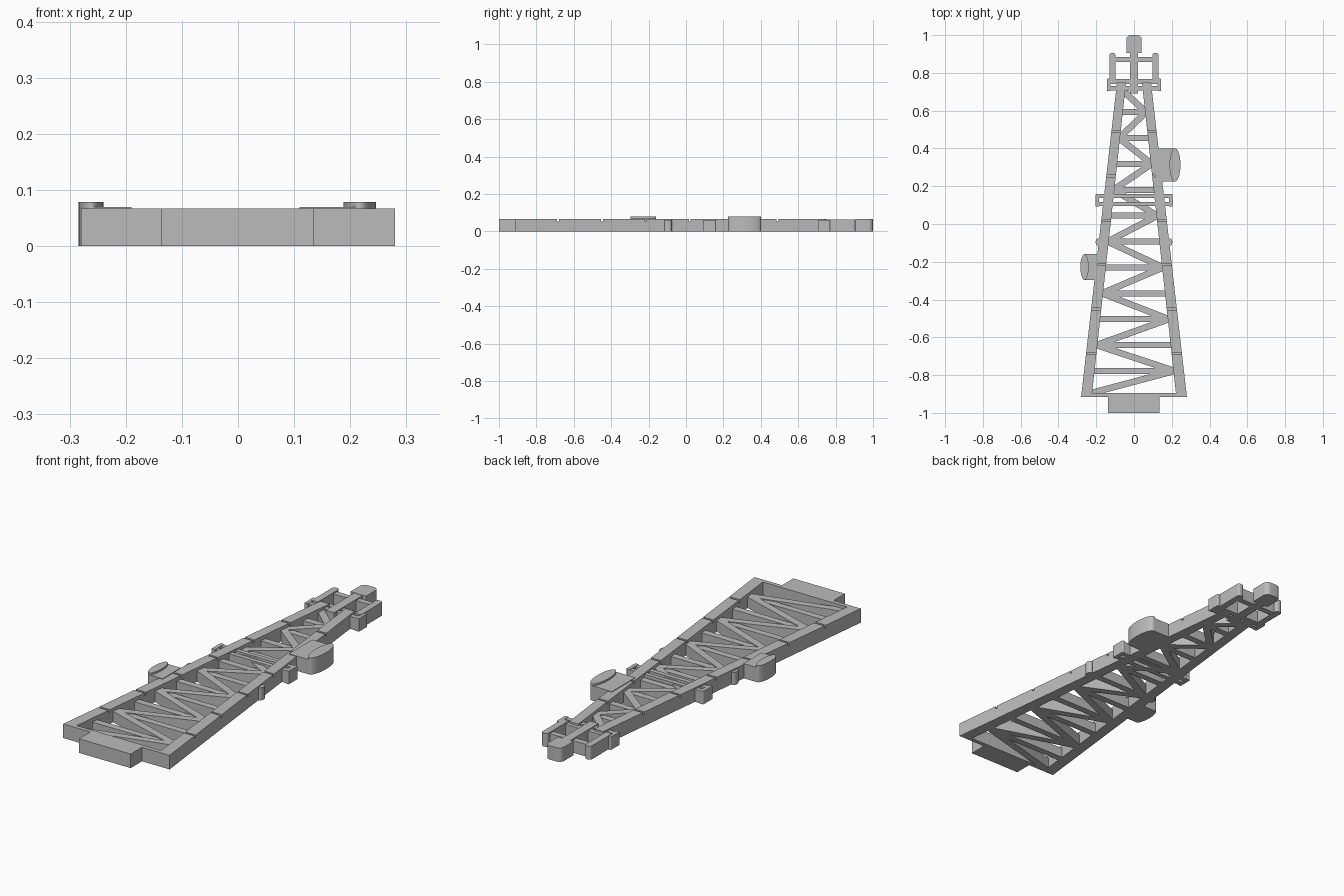
import bpy, bmesh, math
from mathutils import Vector

cube = bpy.data.objects.get("Cube")
if cube:
    bpy.data.objects.remove(cube, do_unlink=True)

grey = bpy.data.materials.new("plain_grey")
grey.use_nodes = True
grey.diffuse_color = (0.5, 0.5, 0.5, 1)
grey.node_tree.nodes["Principled BSDF"].inputs["Base Color"].default_value = (0.5, 0.5, 0.5, 1)

TOP = 0.067      # leg height
WEB = 0.052      # recessed lattice height
FOOT, PEAK = -0.915, 0.75


def finish(name, bm, smooth=False):
    bmesh.ops.recalc_face_normals(bm, faces=bm.faces[:])
    mesh = bpy.data.meshes.new(name)
    bm.to_mesh(mesh)
    bm.free()
    mesh.materials.append(grey)
    obj = bpy.data.objects.new(name, mesh)
    bpy.context.collection.objects.link(obj)
    if smooth:
        bpy.ops.object.select_all(action='DESELECT')
        obj.select_set(True)
        bpy.context.view_layer.objects.active = obj
        bpy.ops.object.shade_smooth_by_angle(angle=math.radians(35))
    return obj


def loft(name, a, b, smooth=False):
    """Closed solid between two matching outlines."""
    bm = bmesh.new()
    va = [bm.verts.new(p) for p in a]
    vb = [bm.verts.new(p) for p in b]
    bm.faces.new(va)
    bm.faces.new(vb)
    for i in range(len(va)):
        j = (i + 1) % len(va)
        bm.faces.new((va[i], va[j], vb[j], vb[i]))
    return finish(name, bm, smooth)


def prism(name, outline, top, smooth=False):
    return loft(name, [(x, y, 0) for x, y in outline],
                [(x, y, top) for x, y in outline], smooth)


def block(name, x0, x1, y0, y1, top=TOP):
    return prism(name, [(x0, y0), (x1, y0), (x1, y1), (x0, y1)], top)


def ellipse(cx, cy, rx, ry, n=40):
    return [(cx + rx * math.cos(2 * math.pi * i / n),
             cy + ry * math.sin(2 * math.pi * i / n)) for i in range(n)]


def strut(name, p, q, width, top):
    p, q = Vector(p), Vector(q)
    side = (q - p).normalized().orthogonal() * width / 2
    return prism(name, [p - side, q - side, q + side, p + side], top)


def rounded_bar(name, x, half, y0, y1, r, top):
    """Upright bar in plan with rounded corners at its far end."""
    arc = [math.pi / 2 * i / 8 for i in range(9)]
    pts = [(x - half, y0), (x + half, y0)]
    pts += [(x + half - r + r * math.cos(t), y1 - r + r * math.sin(t)) for t in arc]
    pts += [(x - half + r - r * math.sin(t), y1 - r + r * math.cos(t)) for t in arc]
    return prism(name, pts, top, True)


def outer(y):
    return 0.28 + (y - FOOT) * (0.09 - 0.28) / (PEAK - FOOT)


def inner(y):
    return 0.224 + (y - FOOT) * (0.042 - 0.224) / (PEAK - FOOT)


# Tapering legs with shallow joint grooves
profile = [(FOOT, 0), (FOOT, TOP)]
for k in range(6):
    y = -0.685 + 0.235 * k
    profile += [(y - 0.005, TOP), (y - 0.005, 0.054), (y + 0.005, 0.054), (y + 0.005, TOP)]
profile += [(PEAK, TOP), (PEAK, 0)]
for side, s in (("left", 1), ("right", -1)):
    loft(side + "_leg", [(s * outer(y), y, z) for y, z in profile],
         [(s * inner(y), y, z) for y, z in profile])

# Foot
block("foot_bar", -0.225, 0.225, FOOT, -0.895, TOP)
block("base_block", -0.137, 0.135, -1.0, FOOT, TOP)

# Lattice: rungs and a zigzag of diagonals
levels = [-0.895] + [-0.778 + 0.137 * k for k in range(11)] + [0.70]
s = -1
for i, y in enumerate(levels):
    if 0 < i < len(levels) - 1:
        x = inner(y) + 0.02
        block("rung_%02d" % i, -x, x, y - 0.016, y + 0.016, WEB - 0.004)
    if i + 1 < len(levels):
        y2 = levels[i + 1]
        strut("diagonal_%02d" % i, (s * (inner(y) + 0.005), y),
              (-s * (inner(y2) + 0.005), y2), 0.034, WEB)
        s = -s

# Top mast and its side rods
rounded_bar("mast_cap", 0, 0.041, 0.905, 1.0, 0.024, 0.066)
block("mast_rod", -0.022, 0.022, 0.69, 0.91, 0.064)
block("upper_cross_bar", -0.115, 0.115, 0.857, 0.885, 0.058)
block("lower_cross_bar", -0.135, 0.135, 0.742, 0.768, 0.058)
block("collar_bar", -0.14, 0.14, 0.708, 0.73, 0.06)
for side, s in (("left", 1), ("right", -1)):
    rounded_bar(side + "_side_rod", s * 0.114, 0.016, 0.74, 0.905, 0.012, 0.064)
    rounded_bar(side + "_collar_end", s * 0.134, 0.009, 0.705, 0.77, 0.006, 0.062)

# Middle ring: two bars with closing end posts
block("ring_back_bar", -0.2, 0.2, 0.137, 0.158, 0.06)
block("ring_front_bar", -0.2, 0.2, 0.095, 0.117, 0.06)
for side, s in (("left", 1), ("right", -1)):
    rounded_bar(side + "_ring_end", s * 0.194, 0.009, 0.092, 0.16, 0.006, 0.062)
    prism(side + "_small_knob", ellipse(s * 0.19, -0.096, 0.013, 0.02, 24), 0.06, True)

# Dish drums: body joined to the leg, with a raised oval face
def drum(name, s, x_in, cx, y, rx, ry):
    block(name + "_body", min(s * x_in, s * cx), max(s * x_in, s * cx), y - ry, y + ry, 0.07)
    prism(name + "_face", ellipse(s * cx, y, rx, ry), 0.079, True)


drum("left_drum", 1, 0.11, 0.217, 0.313, 0.029, 0.088)
drum("right_drum", -1, 0.19, 0.262, -0.228, 0.022, 0.068)
